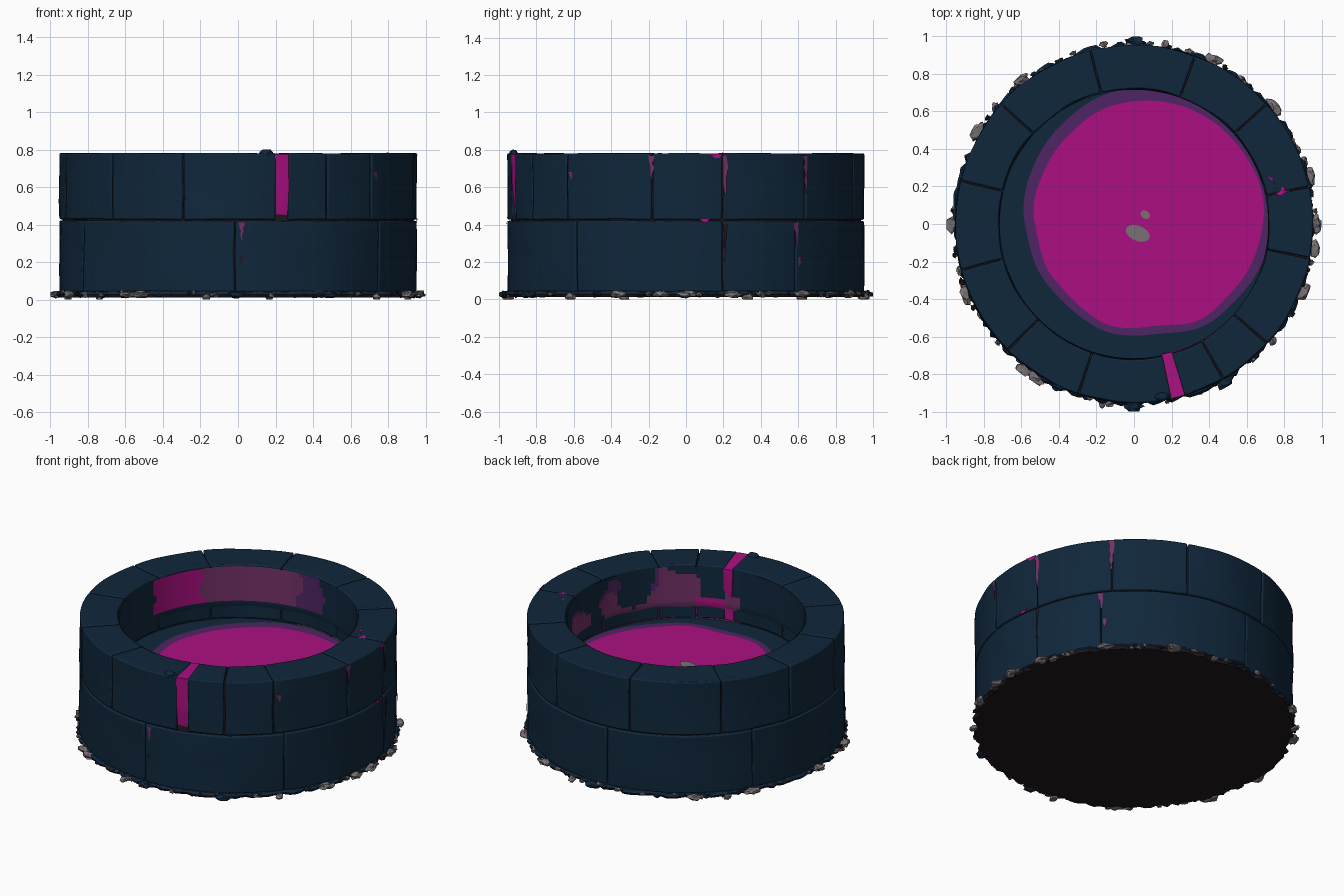
import bpy, bmesh, random
from math import sin, cos, radians, sqrt, atan2, degrees, pi
from mathutils import Vector, noise

random.seed(4)
cube = bpy.data.objects.get("Cube")
if cube:
    bpy.data.objects.remove(cube, do_unlink=True)


def material(name, rgb):
    m = bpy.data.materials.new(name)
    m.use_nodes = True
    m.diffuse_color = (*rgb, 1)
    node = next(n for n in m.node_tree.nodes if n.type == 'BSDF_PRINCIPLED')
    node.inputs["Base Color"].default_value = (*rgb, 1)
    node.inputs["Roughness"].default_value = 0.8
    return m


MATS = [material("navy stone", (.005, .020, .044)),
        material("dark earth", (.014, .009, .013)),
        material("magenta", (.41, .005, .22)),
        material("purple", (.078, .018, .125)),
        material("mauve", (.17, .03, .13)),
        material("grey rubble", (.19, .165, .175))]
NAVY, DARK, PINK, PURPLE, MAUVE, GREY = range(6)


def finish(bm, name, mat=None, smooth=True):
    mesh = bpy.data.meshes.new(name)
    bmesh.ops.recalc_face_normals(bm, faces=bm.faces)
    bm.to_mesh(mesh)
    bm.free()
    for m in MATS:
        mesh.materials.append(m)
    if mat is not None:
        for p in mesh.polygons:
            p.material_index = mat
    ob = bpy.data.objects.new(name, mesh)
    bpy.context.collection.objects.link(ob)
    if smooth:
        bpy.ops.object.select_all(action='DESELECT')
        ob.select_set(True)
        bpy.context.view_layer.objects.active = ob
        bpy.ops.object.shade_smooth_by_angle(angle=radians(35))
    return ob


def polar(r, a, z):
    return Vector((r * cos(a), r * sin(a), z))


def block(name, a0, a1, r0, r1, z0, z1, mat=NAVY, rough=.008, step=4, bevel=.008):
    """Curved stone: a box cut into slices, bent round the axis and roughened."""
    bm = bmesh.new()
    bmesh.ops.create_cube(bm, size=1)
    for axis, count in ((0, max(2, int((a1 - a0) / step))), (2, 4), (1, 2)):
        normal = Vector((0, 0, 0))
        normal[axis] = 1
        for i in range(1, count):
            bmesh.ops.bisect_plane(bm, geom=bm.verts[:] + bm.edges[:] + bm.faces[:],
                                   plane_co=normal * (i / count - .5), plane_no=normal)
    for v in bm.verts:
        u, w, h = v.co + Vector((.5, .5, .5))
        a, r, z = radians(a0 + (a1 - a0) * u), r0 + (r1 - r0) * w, z0 + (z1 - z0) * h
        p = polar(r, a, z)
        n = noise.noise_vector(p * 5)
        v.co = polar(r + rough * n.x, a + rough * .6 * n.y, z + rough * .6 * n.z)
    ob = finish(bm, name, mat)
    mod = ob.modifiers.new("worn edges", 'BEVEL')
    mod.width, mod.segments, mod.limit_method = bevel, 2, 'ANGLE'
    mod.angle_limit = radians(40)
    return ob


def rings(name, radii_z, colour, n=120):
    """Surface of revolution; radii_z holds functions angle -> (r, z)."""
    bm = bmesh.new()
    loops = [[bm.verts.new(polar(f(2 * pi * i / n)[0], 2 * pi * i / n, f(2 * pi * i / n)[1]))
              for i in range(n)] for f in radii_z]
    for k in range(len(loops) - 1):
        for i in range(n):
            j = (i + 1) % n
            f = bm.faces.new((loops[k][i], loops[k][j], loops[k + 1][j], loops[k + 1][i]))
            f.material_index = colour(k, f.calc_center_median())
    return bm


def fixed(r, z):
    return lambda a: (r, z)


# Upper course of stones, with one wide broken gap at the front
cracks = [12, 42, 70, 104, 138, 166, 195, 225, 252, 284.2, 300, 318, 349]
for i, a in enumerate(cracks):
    b = cracks[i + 1] if i + 1 < len(cracks) else cracks[0] + 360
    start = a + (2.2 if a == 284.2 else .25)
    end = b - (2.0 if b == 284.2 else .25)
    block(f"upper_stone_{i + 1}", start, end, .722, .953, .427, .78)

# Lower course
seams = [12, 38, 95, 150, 210, 269, 322, 372]
for i, (a, b) in enumerate(zip(seams, seams[1:])):
    block(f"lower_stone_{i + 1}", a + .15, b - .15, .74, .953, .04, .42)

# Mortar core seen through the cracks
core = [fixed(.75, .03), fixed(.936, .03), fixed(.936, .755), fixed(.75, .755), fixed(.75, .03)]
finish(rings("mortar_core", core, lambda k, c: DARK), "mortar_core", DARK)

# Glowing filling in the wide front gap, with a chip standing up beside it
block("gap_filling", 282, 286.6, .716, .946, .43, .772, PINK, .022, .6, .002)


def chunk(name, centre, scale, mat, jitter=.25, turn=0, limit=1.0):
    bm = bmesh.new()
    bmesh.ops.create_icosphere(bm, subdivisions=2, radius=1)
    for v in bm.verts:
        s = 1 + random.uniform(-jitter, jitter)
        x, y, z = v.co.x * scale[0] * s, v.co.y * scale[1] * s, v.co.z * scale[2] * s
        v.co = Vector((x * cos(turn) - y * sin(turn), x * sin(turn) + y * cos(turn), z))
        v.co += Vector(centre)
        d = v.co.xy.length
        if d > limit:
            v.co.xy *= limit / d
        v.co.z = max(0, v.co.z)
    return finish(bm, name, mat, smooth=False)


chunk("raised_chip", (.15, -.92, .772), (.04, .025, .03), NAVY, .15)
chunk("glowing_lump", (.74, .23, .70), (.055, .125, .085), PINK, .12, radians(17))
chunk("glowing_lump_tail", (.79, .17, .745), (.05, .05, .042), PINK, .15)


# Inner wall lining, stained by angle and height
def stain(k, c):
    a = degrees(atan2(c.y, c.x))
    wob = noise.noise(c * 7)
    if -78 < a < -73:
        return PINK if wob > 0 else MAUVE
    if 81 < a + 4 * wob < 169 and c.z > .53:
        edge = a + 10 * wob
        return PINK if edge > 142 else PURPLE if edge < 94 else MAUVE
    if 60 < a < 97 and c.z < .5:
        return GREY if wob > -.1 else DARK
    if -81 < a < 18:
        if -73 < a < -61 and .46 < c.z < .56:
            return PINK
        top = .72 if -62 < a < -42 else .58
        if c.z < top + .12 * wob:
            return MAUVE
        return PURPLE if wob > .35 else NAVY
    return NAVY


heights = [.415 + .355 * i / 14 for i in range(15)]
lining = [fixed(.716 + (.012 if z < .5 else 0), z) for z in heights]
finish(rings("inner_wall", lining, stain, 180), "inner_wall")


# Floor: magenta pool, purple rim, stone ledge
def pool(cx, cy, radius, wobble):
    def edge(a):
        d = cx * cos(a) + cy * sin(a)
        r = d + sqrt(d * d - cx * cx - cy * cy + radius * radius)
        return min(.735, r + wobble * noise.noise(Vector((cos(a), sin(a), 0)) * 2)), .42
    return edge


floor = [fixed(.001, .42), pool(.08, .05, .61, .025), pool(.08, .065, .665, .02), fixed(.745, .42)]
finish(rings("pool_floor", floor, lambda k, c: (PINK, PURPLE, NAVY)[k]), "pool_floor")

# Worn spots in the pool
for i, (x, y, rx, ry) in enumerate([(.02, -.05, .065, .042), (.06, .05, .025, .022)]):
    bm = bmesh.new()
    bmesh.ops.create_circle(bm, cap_ends=True, segments=16, radius=1)
    for v in bm.verts:
        v.co = Vector((x + rx * v.co.x, y + ry * v.co.y - .25 * rx * v.co.x, .424))
    finish(bm, f"pool_spot_{i + 1}", MAUVE if i > 5 else GREY)


# Thin ragged streaks seeping through the outer cracks
def streak(name, angle, width, z0, z1, mat):
    bm = bmesh.new()
    rows = 7
    previous = None
    for i in range(rows):
        t = i / (rows - 1)
        half = radians(width) * (.3 + .7 * t) * random.uniform(.3, .6)
        mid = radians(angle + random.uniform(-.25, .25))
        pair = [bm.verts.new(polar(.959, mid + s * half, z0 + (z1 - z0) * t)) for s in (-1, 1)]
        if previous:
            bm.faces.new((previous[0], previous[1], pair[1], pair[0]))
        previous = pair
    finish(bm, name, mat)


streaks = [(269.2 + 2, 1.6, .32, .41, MAUVE), (271, 1.4, .19, .23, DARK),
           (320, 1.4, .64, .68, MAUVE), (349, 1.7, .64, .77, MAUVE),
           (12.6, 2, .56, .77, MAUVE), (10, 5, .755, .778, PINK),
           (42, 2, .57, .77, MAUVE), (6, 5, .412, .432, PINK),
           (12.6, 1.3, .2, .4, DARK), (38, 2, .3, .41, MAUVE), (39.5, 1.5, .18, .23, MAUVE)]
for i, s in enumerate(streaks):
    streak(f"seeping_streak_{i + 1}", *s)

# Ragged earth skirt under the stones
edge = [.955 + random.uniform(-.01, .022) for _ in range(180)]


def ragged(z, inset=0):
    return lambda a: (edge[round(a / (2 * pi) * 180) % 180] - inset, z)


skirt = [fixed(.001, .012), ragged(.012, .01), ragged(.028), ragged(.045, .012), fixed(.93, .05)]
finish(rings("earth_skirt", skirt, lambda k, c: DARK if k < 2 else NAVY, 180), "earth_skirt", None, False)

# Rubble around the foot: small crumbs, then larger grey clumps
for i in range(75):
    a = random.uniform(0, 2 * pi)
    size = random.uniform(.012, .024)
    chunk(f"crumb_{i + 1}", polar(random.uniform(.95, .972), a, random.uniform(.02, .038)),
          (size * .7, size, .011), random.choice((NAVY, GREY, DARK, GREY)), .4, a, .99)
for i, deg in enumerate((0, 40, 64, 90, 128, 149, 180, 203, 233, 238, 270, 300, 338, 352, 15)):
    a = radians(deg)
    chunk(f"rubble_clump_{i + 1}", polar(.972, a, .028), (.032, .045, .018),
          NAVY if deg in (90, 270, 300) else GREY, .35, a)
# Foot pebbles that touch the ground
for i in range(6):
    chunk(f"foot_pebble_{i + 1}", polar(.965, radians(20 + 60 * i), .012), (.02, .03, .02), GREY, .2)
